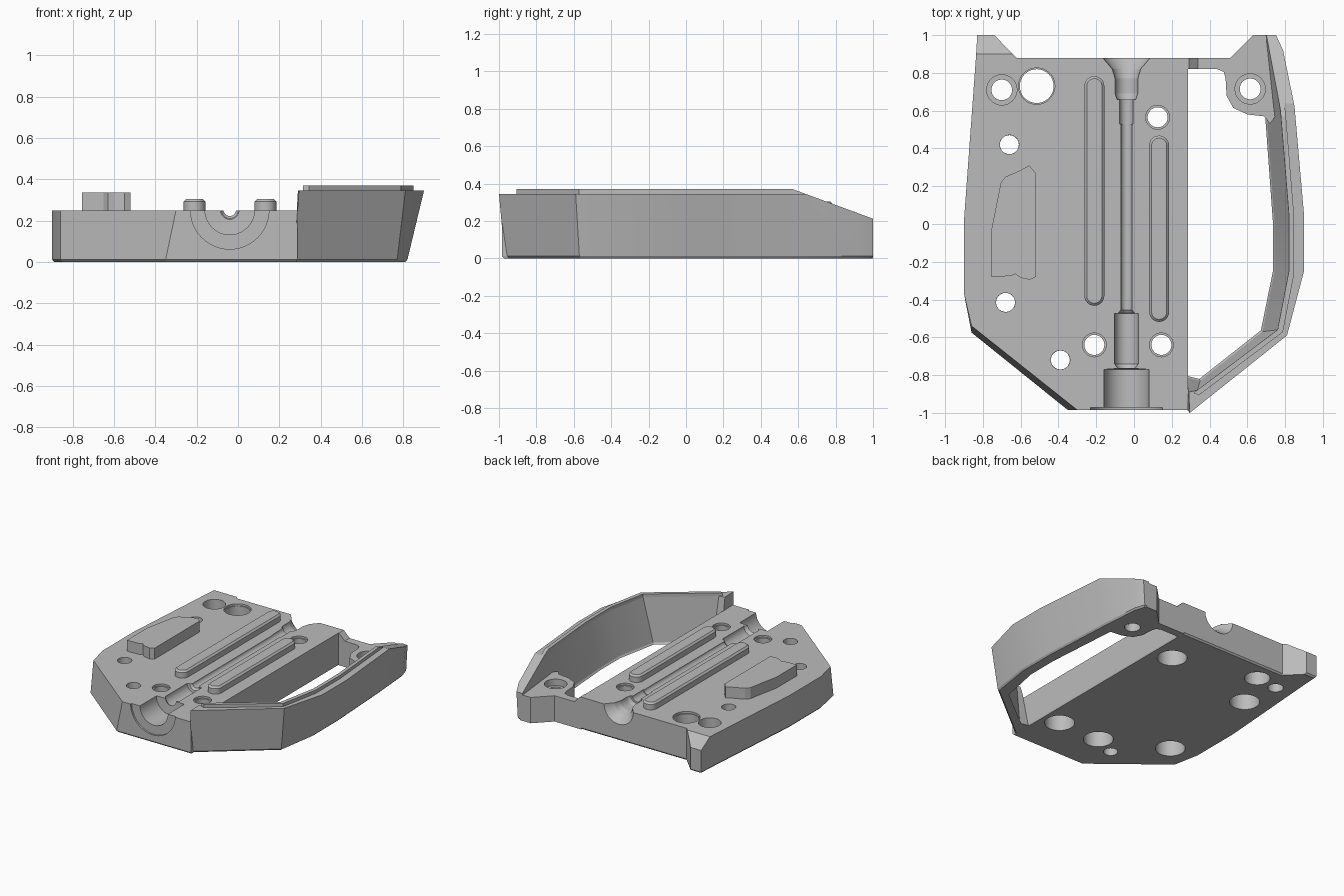
import bpy, bmesh, math
from mathutils import Matrix

cube = bpy.data.objects.get("Cube")
if cube:
    bpy.data.objects.remove(cube)

grey = bpy.data.materials.new("plain grey")
grey.use_nodes = True
grey.diffuse_color = (0.5, 0.5, 0.5, 1)
grey.node_tree.nodes["Principled BSDF"].inputs["Base Color"].default_value = (0.5, 0.5, 0.5, 1)


def add_rings(bm, rings):
    """Skin a stack of equal-length closed rings and cap both ends."""
    loops = [[bm.verts.new(p) for p in ring] for ring in rings]
    n = len(loops[0])
    for a, b in zip(loops, loops[1:]):
        for i in range(n):
            j = (i + 1) % n
            bm.faces.new((a[i], a[j], b[j], b[i]))
    bm.faces.new(loops[0][::-1])
    bm.faces.new(loops[-1])


def finish(name, bm):
    bmesh.ops.recalc_face_normals(bm, faces=bm.faces)
    mesh = bpy.data.meshes.new(name)
    bm.to_mesh(mesh)
    bm.free()
    mesh.materials.append(grey)
    obj = bpy.data.objects.new(name, mesh)
    bpy.context.collection.objects.link(obj)
    return obj


def loft(name, layers, plane=None):
    """Loft outlines given as (outline, z); optionally slice off the top by a plane."""
    bm = bmesh.new()
    add_rings(bm, [[(x, y, z) for x, y in outline] for outline, z in layers])
    if plane:
        geom = bm.verts[:] + bm.edges[:] + bm.faces[:]
        cut = bmesh.ops.bisect_plane(bm, geom=geom, plane_co=plane[0], plane_no=plane[1],
                                     clear_outer=True)
        edges = [e for e in cut["geom_cut"] if isinstance(e, bmesh.types.BMEdge)]
        bmesh.ops.holes_fill(bm, edges=edges)
    return finish(name, bm)


def revolve(bm, profile, matrix, n=48):
    """Add a turned solid from (radius, distance) pairs."""
    rings = []
    for r, t in profile:
        angles = [math.tau * i / n for i in range(n)]
        rings.append([matrix @ Matrix.Translation((r * math.cos(a), r * math.sin(a), t)).translation
                      for a in angles])
    add_rings(bm, rings)


def subtract(obj, bm):
    cutter = finish("cutter", bm)
    cutter.hide_render = True
    mod = obj.modifiers.new("cut", "BOOLEAN")
    mod.operation, mod.solver, mod.object = "DIFFERENCE", "EXACT", cutter
    bpy.context.view_layer.objects.active = obj
    bpy.ops.object.modifier_apply(modifier=mod.name)
    bpy.data.objects.remove(cutter)


def shrink(outline, f=0.988):
    return [(x * f, y * f) for x, y in outline]


def drill(bm, x, y, low, mid, top, low_z, top_z):
    """Stepped hole: bottom counterbore, bore, top counterbore."""
    profile = [(low, -0.1), (low, low_z), (mid, low_z), (mid, top_z), (top, top_z), (top, 0.5)]
    revolve(bm, profile, Matrix.Translation((x, y, 0)))


TOP = 0.25

# Main plate
edge = [(0.287, -0.985), (0.287, 0.88), (-0.837, 0.88), (-0.9, 0.02), (-0.9, -0.37)]
plate_top = edge + [(-0.86, -0.54), (-0.30, -0.985)]
plate_low = edge + [(-0.86, -0.575), (-0.35, -0.985)]
plate = loft("base_plate", [(shrink(plate_low), 0), (plate_low, 0.012), (plate_top, TOP)])

# Holes through the plate
holes = bmesh.new()
for x, y in [(0.125, 0.565), (0.145, -0.64), (-0.21, -0.64)]:
    drill(holes, x, y, 0.105, 0.053, 0.063, 0.12, 0.235)
for x, y in [(-0.66, 0.42), (-0.68, -0.415)]:
    drill(holes, x, y, 0.105, 0.05, 0.0505, 0.12, 0.2)
drill(holes, -0.39, -0.72, 0.0505, 0.05, 0.0505, 0.1, 0.2)
drill(holes, -0.515, 0.73, 0.09, 0.0895, 0.096, 0.1, 0.235)
drill(holes, -0.70, 0.71, 0.055, 0.0545, 0.08, 0.1, 0.15)
subtract(plate, holes)

# Stepped half-round channel along the plate
channel = bmesh.new()
profile = [(0.19, -1.1), (0.19, -0.972), (0.12, -0.972), (0.12, -0.77), (0.045, -0.765),
           (0.063, -0.74), (0.063, -0.475), (0.042, -0.472), (0.03, -0.455), (0.03, 0.53),
           (0.036, 0.53), (0.036, 0.66), (0.05, 0.66), (0.06, 0.69), (0.06, 0.77),
           (0.075, 0.82), (0.13, 0.885), (0.13, 1.0)]
revolve(channel, profile,
        Matrix.Translation((-0.04, 0, TOP + 0.002)) @ Matrix.Rotation(-math.pi / 2, 4, "X"))
subtract(plate, channel)

# Rear corner post with a sloping top
post = [(-0.62, 0.878), (-0.74, 1.0), (-0.83, 1.0), (-0.837, 0.878)]
loft("rear_post", [(shrink(post), 0), (post, 0.012), (post, TOP)],
     ((0, 0.9, TOP), (0, 0.07, 0.1)))


# Long rounded ridges
def stadium(x, y0, y1, r, n=12):
    pts = []
    for cy, start in ((y1, 0), (y0, math.pi)):
        for i in range(n + 1):
            a = start + math.pi * i / n
            pts.append((x + r * math.cos(a), cy + r * math.sin(a)))
    return pts


for name, x, y0, y1 in [("long_ridge", -0.21, -0.38, 0.73), ("short_ridge", 0.133, -0.465, 0.415)]:
    base = stadium(x, y0, y1, 0.053)
    loft(name, [(base, TOP - 0.01), (base, 0.292), (stadium(x, y0, y1, 0.04), 0.305)])

# Raised pad
pad = [(-0.755, -0.28), (-0.65, -0.275), (-0.63, -0.265), (-0.60, -0.285), (-0.55, -0.295),
       (-0.52, -0.28), (-0.52, 0.27), (-0.555, 0.31), (-0.60, 0.285), (-0.68, 0.25),
       (-0.705, 0.22), (-0.755, -0.03)]
loft("raised_pad", [(pad, TOP - 0.01), (pad, 0.335)])

# Leaning side guard with a sloping rear end
outer_low = [(0.27, -0.97), (0.77, -0.57), (0.82, -0.25), (0.82, 0.05), (0.79, 0.6),
             (0.765, 0.92), (0.74, 1.0)]
outer_top = [(0.295, -1.0), (0.81, -0.59), (0.9, -0.25), (0.9, 0.05), (0.85, 0.62),
             (0.80, 0.92), (0.76, 1.0)]
inner_low = [(0.68, 1.0), (0.705, 0.55), (0.745, 0.0), (0.745, -0.25), (0.68, -0.57),
             (0.35, -0.83), (0.27, -0.81)]
inner_top = [(0.715, 1.0), (0.775, 0.6), (0.82, 0.05), (0.82, -0.25), (0.76, -0.56),
             (0.335, -0.88), (0.29, -0.89)]
slope = ((0, 0.57, 0.37), (0, 0.14, 0.38))
low, top = outer_low + inner_low, outer_top + inner_top
loft("side_guard", [(shrink(low), 0), (low, 0.012), (top, 0.345)], slope)

# Narrow lip on the guard's inner edge
rim = [(0.315, -0.895)] + inner_top[4::-1]
lip = rim + [(x + 0.028, y - 0.012) for x, y in rim[::-1]]
loft("guard_lip", [(lip, 0.335), (lip, 0.37)], slope)

# Rear bridge with the bolt boss
bridge = [(0.28, 0.88), (0.28, 0.82), (0.44, 0.82), (0.475, 0.805), (0.485, 0.77), (0.49, 0.68),
          (0.525, 0.615), (0.60, 0.58), (0.69, 0.57), (0.72, 0.53), (0.77, 0.6),
          (0.72, 1.0), (0.63, 1.0), (0.51, 0.88)]
boss = loft("rear_bridge", [(bridge, 0), (bridge, 0.2)])
bolt = bmesh.new()
drill(bolt, 0.615, 0.715, 0.056, 0.055, 0.08, 0.05, 0.15)
subtract(boss, bolt)


# Ramp between the plate and the bridge
def strip(x):
    return [(0.28, 0.82), (x, 0.82), (x, 0.88), (0.28, 0.88)]


loft("bridge_ramp", [(strip(0.35), 0.19), (strip(0.29), TOP)])

# Smooth the round parts, keep the edges crisp
bpy.ops.object.select_all(action="DESELECT")
for obj in bpy.context.collection.objects:
    if obj.type == "MESH" and grey.name in obj.data.materials:
        obj.select_set(True)
        bpy.context.view_layer.objects.active = obj
bpy.ops.object.shade_smooth_by_angle(angle=math.radians(16))
